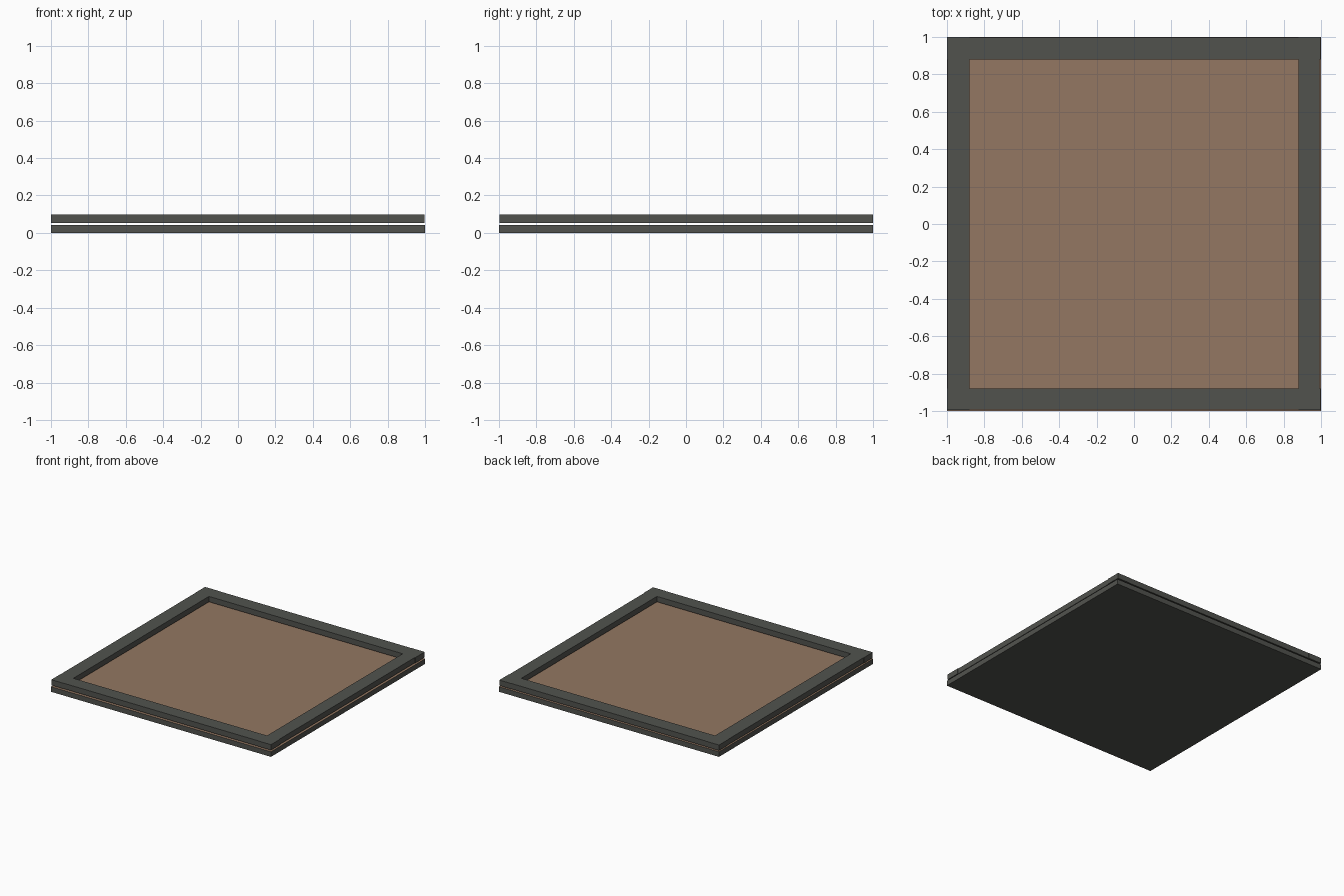
import bpy

if "Cube" in bpy.data.objects:
    bpy.data.objects.remove(bpy.data.objects["Cube"])

def material(name, rgb):
    m = bpy.data.materials.new(name)
    m.diffuse_color = (*rgb, 1)
    m.use_nodes = True
    m.node_tree.nodes["Principled BSDF"].inputs["Base Color"].default_value = m.diffuse_color
    return m

dark = material("dark grey", (0.083, 0.086, 0.076))
brown = material("warm brown", (0.292, 0.185, 0.122))

def box(name, x0, x1, y0, y1, z0, z1, mat):
    bpy.ops.mesh.primitive_cube_add(size=1, location=((x0 + x1) / 2, (y0 + y1) / 2, (z0 + z1) / 2))
    o = bpy.context.object
    o.name = name
    o.scale = (x1 - x0, y1 - y0, z1 - z0)
    bpy.ops.object.transform_apply(location=False, rotation=False, scale=True)
    o.data.materials.append(mat)
    return o

# base slab, with its upper face in brown
base = box("base_slab", -1, 1, -1, 1, 0, 0.042, dark)
base.data.materials.append(brown)
for p in base.data.polygons:
    if p.normal.z > 0.9:
        p.material_index = 1

# raised border, separated from the slab by a narrow gap
Z0, Z1, IN = 0.052, 0.097, 0.88
X, Y = 0.992, 0.993
box("front_rail", -IN, IN, -Y, -IN, Z0, Z1, dark)
box("back_rail", -IN, IN, IN, 0.998, Z0, Z1, dark)
box("left_rail", -0.998, -IN, -IN, IN, Z0, Z1, dark)
box("right_rail", IN, X, -IN, IN, Z0, Z1, dark)

# corner blocks
for sx in (-1, 1):
    for sy in (-1, 1):
        xs = sorted((sx * IN, sx * (X + 0.004 if sx > 0 else 1)))
        ys = sorted((sy * IN, sy * (Y + 0.002 if sy < 0 else 1)))
        box("corner_block", *xs, *ys, Z0, Z1, dark)
